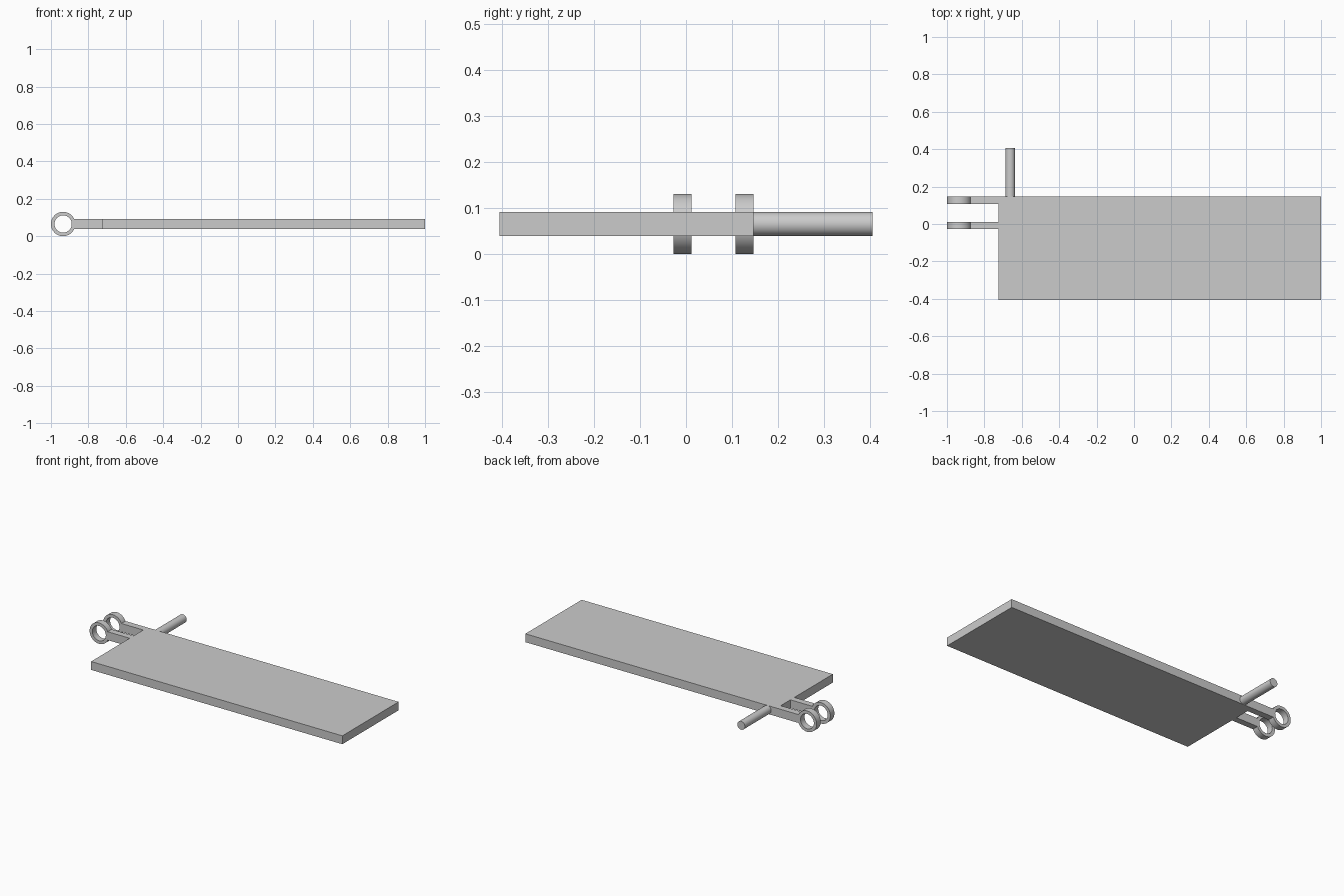
import bpy
import bmesh
from math import cos, sin, tau, sqrt

cube = bpy.data.objects.get("Cube")
if cube:
    bpy.data.objects.remove(cube, do_unlink=True)

GREY = (0.6, 0.6, 0.6, 1.0)
grey = bpy.data.materials.new("light_grey")
grey.use_nodes = True
grey.diffuse_color = GREY
grey.node_tree.nodes["Principled BSDF"].inputs["Base Color"].default_value = GREY

BOTTOM, TOP = 0.039, 0.091
MID = (BOTTOM + TOP) / 2
HALF = (TOP - BOTTOM) / 2
BACK, FRONT = 0.147, -0.405
PRONGS = ((-0.027, 0.012), (0.107, BACK))
RING_X, RING_R, HOLE_R = -0.935, 0.065, 0.046
PRONG_END = RING_X + sqrt(RING_R ** 2 - HALF ** 2)
PLATE_LEFT = -0.725
SIDES = 64


def finish(bm, name, smooth=False):
    """Turn a bmesh into a named grey object."""
    bmesh.ops.recalc_face_normals(bm, faces=bm.faces)
    mesh = bpy.data.meshes.new(name)
    bm.to_mesh(mesh)
    bm.free()
    mesh.materials.append(grey)
    obj = bpy.data.objects.new(name, mesh)
    bpy.context.collection.objects.link(obj)
    if smooth:
        bpy.ops.object.select_all(action="DESELECT")
        obj.select_set(True)
        bpy.context.view_layer.objects.active = obj
        bpy.ops.object.shade_smooth_by_angle()
    return obj


def circle(bm, x, y, radius):
    """Ring of vertices around the y axis."""
    return [bm.verts.new((x + radius * cos(tau * i / SIDES), y,
                          MID + radius * sin(tau * i / SIDES))) for i in range(SIDES)]


def bridge(bm, a, b):
    for i in range(SIDES):
        j = (i + 1) % SIDES
        bm.faces.new((a[i], a[j], b[j], b[i]))


# Flat plate with the two fork prongs, extruded from one outline
(f0, f1), (b0, b1) = PRONGS
outline = [(PLATE_LEFT, FRONT), (1, FRONT), (1, BACK), (PRONG_END, b1),
           (PRONG_END, b0), (PLATE_LEFT, b0), (PLATE_LEFT, f1),
           (PRONG_END, f1), (PRONG_END, f0), (PLATE_LEFT, f0)]
bm = bmesh.new()
base = bm.faces.new([bm.verts.new((x, y, BOTTOM)) for x, y in outline])
grown = bmesh.ops.extrude_face_region(bm, geom=[base], use_keep_orig=True)
bmesh.ops.translate(bm, vec=(0, 0, TOP - BOTTOM),
                    verts=[v for v in grown["geom"] if isinstance(v, bmesh.types.BMVert)])
finish(bm, "forked_plate")

# Hinge ring at the end of each prong
for name, (y0, y1) in zip(("front_hinge_ring", "back_hinge_ring"), PRONGS):
    bm = bmesh.new()
    loops = [circle(bm, RING_X, y, r) for y, r in
             ((y0, RING_R), (y1, RING_R), (y1, HOLE_R), (y0, HOLE_R))]
    for k in range(4):
        bridge(bm, loops[k], loops[(k + 1) % 4])
    finish(bm, name, smooth=True)

# Round peg standing out of the back edge
bm = bmesh.new()
near, far = circle(bm, -0.662, BACK, HALF), circle(bm, -0.662, -FRONT, HALF)
bridge(bm, near, far)
bm.faces.new(near)
bm.faces.new(far)
finish(bm, "side_peg", smooth=True)
